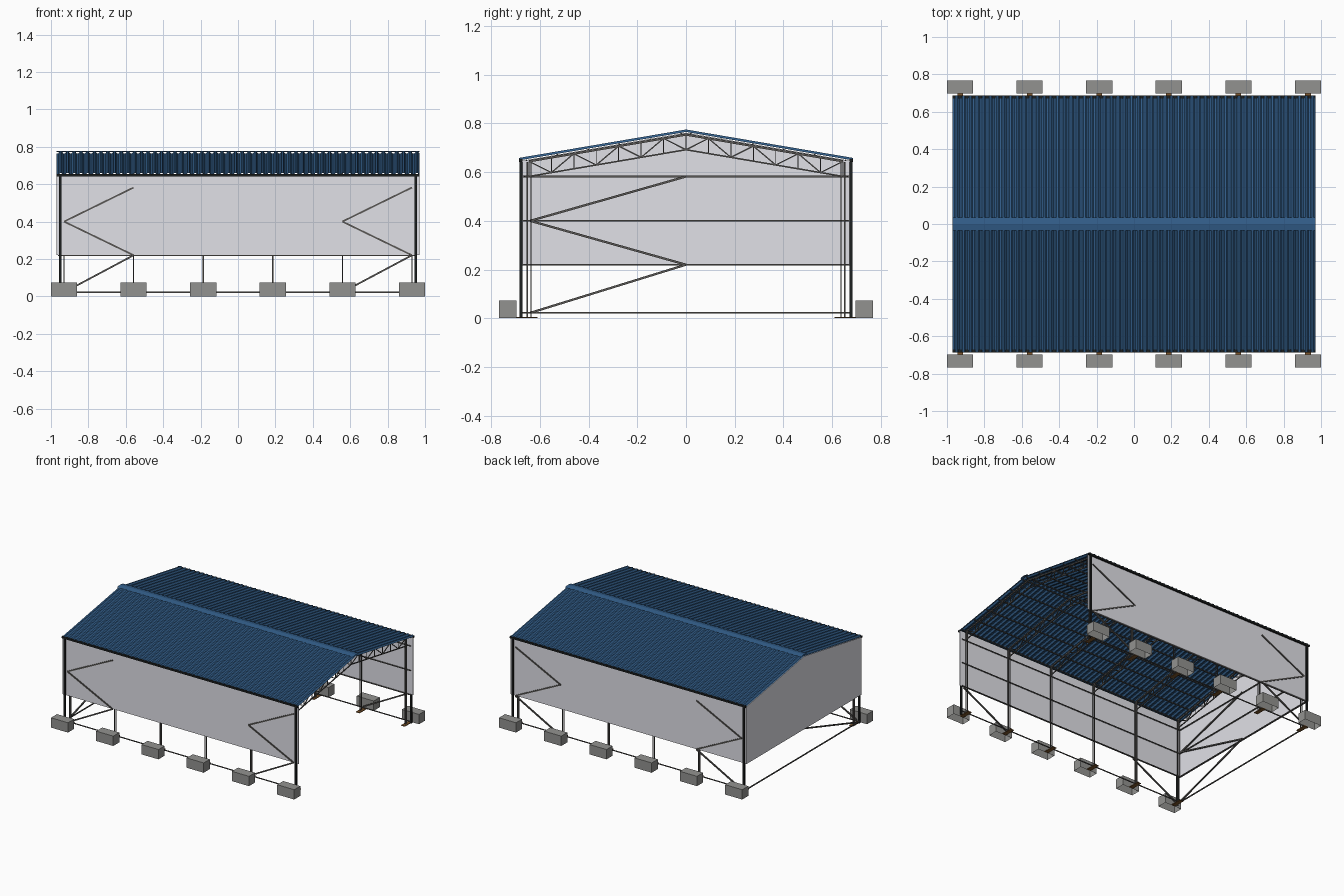
import bpy, bmesh, math
from mathutils import Vector

if "Cube" in bpy.data.objects:
    bpy.data.objects.remove(bpy.data.objects["Cube"])


def material(name, rgb):
    m = bpy.data.materials.new(name)
    m.diffuse_color = (*rgb, 1)
    m.use_nodes = True
    m.node_tree.nodes["Principled BSDF"].inputs["Base Color"].default_value = m.diffuse_color
    return m


BLUE = material("roof blue", (0.032, 0.112, 0.255))
WALL = material("wall grey", (0.75, 0.75, 0.80))
STEEL = material("dark steel", (0.10, 0.096, 0.09))
BLACK = material("gutter black", (0.012, 0.014, 0.014))
CONCRETE = material("concrete grey", (0.29, 0.29, 0.28))
BROWN = material("primer brown", (0.2, 0.09, 0.025))

FRAMES = [-0.93, -0.558, -0.186, 0.186, 0.558, 0.93]
LEVELS = [0.022, 0.22, 0.40, 0.582]
SLOPE = 0.17


def roof_z(y, ridge):
    return ridge - SLOPE * abs(y)


def finish(name, bm, mat):
    bmesh.ops.recalc_face_normals(bm, faces=bm.faces)
    me = bpy.data.meshes.new(name)
    bm.to_mesh(me)
    bm.free()
    me.materials.append(mat)
    ob = bpy.data.objects.new(name, me)
    bpy.context.collection.objects.link(ob)
    return ob


def add_box(bm, lo, hi, open_bottom=False):
    lo, hi = Vector(lo), Vector(hi)
    verts = bmesh.ops.create_cube(bm, size=1)["verts"]
    faces = {f for v in verts for f in v.link_faces}
    for v in verts:
        v.co = Vector(a + (b - a) * (c + 0.5) for a, b, c in zip(lo, hi, v.co))
    if open_bottom:
        low = [f for f in faces if all(v.co.z < lo.z + 1e-5 for v in f.verts)]
        bmesh.ops.delete(bm, geom=low, context='FACES_ONLY')


def add_bar(bm, a, b, w):
    """Square bar of width w between two points."""
    a, b = Vector(a), Vector(b)
    d = b - a
    rot = d.to_track_quat('Z', 'Y')
    for v in bmesh.ops.create_cube(bm, size=1)["verts"]:
        p = Vector((v.co.x * w, v.co.y * w, v.co.z * d.length))
        v.co = rot @ p + (a + b) / 2


# footings, open underneath, with brown base plates
bm, plates = bmesh.new(), bmesh.new()
for x in FRAMES:
    for s in (-1, 1):
        y0, y1 = sorted((s * 0.697, s * 0.768))
        add_box(bm, (x - 0.07, y0, 0), (x + 0.07, y1, 0.073), True)
        y0, y1 = sorted((s * 0.61, s * 0.697))
        add_box(plates, (x - 0.015, y0, 0), (x + 0.015, y1, 0.005))
finish("footings", bm, CONCRETE)
finish("base_plates", plates, BROWN)

# twin-chord columns
bm = bmesh.new()
for x in FRAMES:
    for s in (-1, 1):
        for y in (0.636, 0.652):
            add_box(bm, (x - 0.003, s * y - 0.0025, 0.005), (x + 0.003, s * y + 0.0025, 0.642))
finish("columns", bm, STEEL)

# roof trusses: two chords and zigzag webbing
bm = bmesh.new()
PANELS = 7
for x in FRAMES:
    add_bar(bm, (x, 0, 0.754), (x, 0, 0.692), 0.004)
    for s in (-1, 1):
        ys = [0.645 * i / PANELS for i in range(PANELS + 1)]
        top = [(x, s * y, roof_z(y, 0.754)) for y in ys]
        low = [(x, s * y, roof_z(y, 0.692)) for y in ys]
        add_bar(bm, top[0], top[-1], 0.009)
        add_bar(bm, low[0], low[-1], 0.006)
        for i in range(PANELS):
            a, b = (low[i], top[i + 1]) if i % 2 == 0 else (top[i], low[i + 1])
            add_bar(bm, a, b, 0.005)
            add_bar(bm, top[i + 1], low[i + 1], 0.004)
finish("trusses", bm, STEEL)

# purlins under the roof sheet
bm = bmesh.new()
for s in (-1, 1):
    for i in range(6):
        y = 0.02 + i * 0.127
        z = roof_z(y, 0.761)
        add_box(bm, (-0.96, s * y - 0.003, z - 0.003), (0.96, s * y + 0.003, z + 0.003))
finish("purlins", bm, STEEL)

# wall rails along both sides and the closed end
bm = bmesh.new()
for z in LEVELS:
    for s in (-1, 1):
        add_box(bm, (-0.955, s * 0.662 - 0.003, z - 0.003), (0.955, s * 0.662 + 0.003, z + 0.003))
    add_box(bm, (-0.962, -0.672, z - 0.0035), (-0.955, 0.672, z + 0.0035))
finish("wall_rails", bm, STEEL)

# zigzag bracing in the end bays and on half of the closed end
bm = bmesh.new()
for i in range(3):
    za, zb = LEVELS[i], LEVELS[i + 1]
    for s in (-1, 1):
        for left, right in ((-0.93, -0.558), (0.558, 0.93)):
            xa, xb = (left, right) if i % 2 == 0 else (right, left)
            add_bar(bm, (xa, s * 0.675, za), (xb, s * 0.675, zb), 0.009)
    ya, yb = (-0.64, 0) if i % 2 == 0 else (0, -0.64)
    add_bar(bm, (-0.951, ya, za), (-0.951, yb, zb), 0.009)
finish("braces", bm, STEEL)

# wall panels
bm = bmesh.new()
for s in (-1, 1):
    add_box(bm, (-0.97, s * 0.671 - 0.002, 0.22), (0.97, s * 0.671 + 0.002, 0.645))
finish("side_walls", bm, WALL)

bm = bmesh.new()
outline = [(-0.672, 0.22), (0.672, 0.22), (0.672, 0.647), (0, 0.762), (-0.672, 0.647)]
face = bm.faces.new([bm.verts.new((-0.970, y, z)) for y, z in outline])
ext = bmesh.ops.extrude_face_region(bm, geom=[face])
bmesh.ops.translate(bm, vec=(0.004, 0, 0), verts=[g for g in ext["geom"] if isinstance(g, bmesh.types.BMVert)])
finish("end_wall", bm, WALL)

# ribbed roof sheets with sloping rib sides
RIBS = 54
pitch = 1.94 / RIBS
RIB = 0.010
bm = bmesh.new()
profile = []
for i in range(RIBS):
    x = -0.97 + i * pitch
    profile += [(x, 0), (x + pitch * 0.25, 0), (x + pitch * 0.5, RIB), (x + pitch * 0.75, RIB)]
profile.append((0.97, 0))
for s in (-1, 1):
    rows = [[bm.verts.new((x, s * y, roof_z(y, 0.765) + h)) for x, h in profile] for y in (0, 0.685)]
    for i in range(len(profile) - 1):
        bm.faces.new((rows[0][i], rows[0][i + 1], rows[1][i + 1], rows[1][i]))
finish("roof_sheets", bm, BLUE)

# ridge cap
bm = bmesh.new()
rows = [[bm.verts.new((x, y, roof_z(y, 0.777))) for x in (-0.97, 0.97)] for y in (-0.036, 0, 0.036)]
for a, b in zip(rows, rows[1:]):
    bm.faces.new((a[0], a[1], b[1], b[0]))
finish("ridge_cap", bm, BLUE)

# gutters and corner downpipes
bm = bmesh.new()
for s in (-1, 1):
    add_box(bm, (-0.97, s * 0.679 - 0.007, 0.641), (0.97, s * 0.679 + 0.007, 0.654))
    for x in (-0.95, 0.95):
        add_box(bm, (x - 0.006, s * 0.677 - 0.006, 0.004), (x + 0.006, s * 0.677 + 0.006, 0.645))
finish("gutters_and_downpipes", bm, BLACK)
